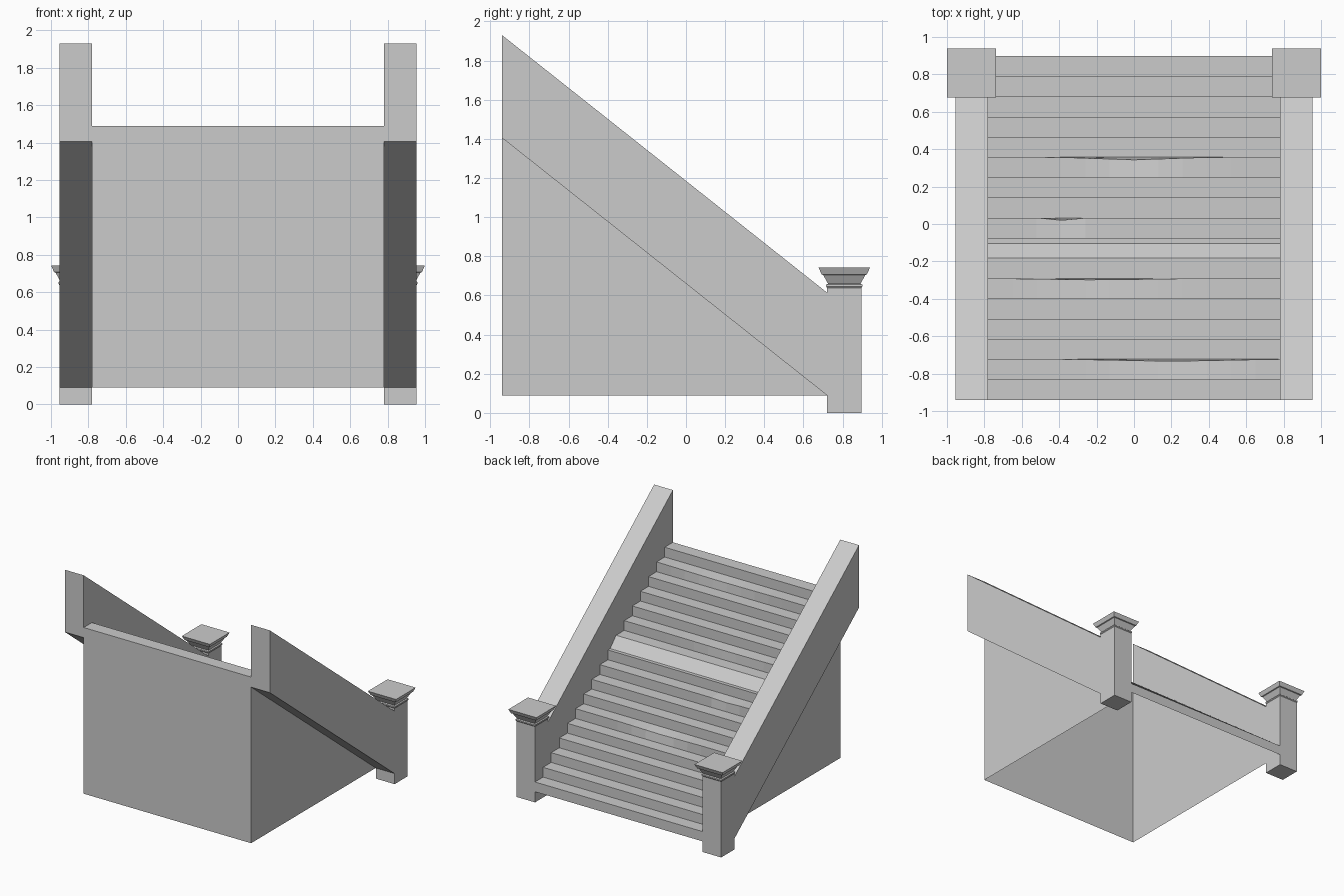
import bpy, bmesh

if "Cube" in bpy.data.objects:
    bpy.data.objects.remove(bpy.data.objects["Cube"])

STEPS, RUN, RISE = 17, 0.108, 1.4 / 17
Y0, Z0, HALF, OUT, BACK = 0.897, 0.09, 0.78, 0.955, -0.94


def make(name, verts, faces, fix_normals=True):
    mesh = bpy.data.meshes.new(name)
    mesh.from_pydata(verts, [], faces)
    if fix_normals:
        bm = bmesh.new()
        bm.from_mesh(mesh)
        bmesh.ops.recalc_face_normals(bm, faces=bm.faces)
        bm.to_mesh(mesh)
        bm.free()
    obj = bpy.data.objects.new(name, mesh)
    bpy.context.collection.objects.link(obj)
    return obj


def loft(name, rings):
    """Closed solid through rings with equal point counts."""
    n = len(rings[0])
    verts = [p for r in rings for p in r]
    faces = [tuple(range(n)), tuple(range(len(verts) - n, len(verts)))]
    for k in range(len(rings) - 1):
        for i in range(n):
            j = (i + 1) % n
            faces.append((k * n + i, k * n + j, k * n + n + j, k * n + n + i))
    return make(name, verts, faces)


def square(cx, cy, h, z):
    return [(cx - h, cy - h, z), (cx + h, cy - h, z), (cx + h, cy + h, z), (cx - h, cy + h, z)]


# Stair flight: stepped sheet with a few worn nosings and one broken, sloping tread
worn = {5: (0.0, 0.4, 0.014), 8: (-0.38, 0.13, 0.014), 11: (-0.2, 0.55, 0.008), 15: (0.2, 0.56, 0.011)}
profile = []
for k in range(STEPS):
    y, z = Y0 - RUN * k, Z0 + RISE * k
    if k != 10:
        profile.append((y, z, None))
    profile.append((y, z + RISE, k))
    if k == 9:
        profile.append((y - 0.03, z + RISE, None))
profile.append((BACK, Z0 + RISE * STEPS, None))

COLS = 13
verts, faces = [], []
for y, z, k in profile:
    for c in range(COLS):
        x = -HALF + 2 * HALF * c / (COLS - 1)
        d = 0
        if k in worn:
            mid, half, depth = worn[k]
            d = depth * max(0, 1 - abs(x - mid) / half)
        verts.append((x, y - d, z - d))
for r in range(len(profile) - 1):
    for c in range(COLS - 1):
        a = r * COLS + c
        faces.append((a + 1, a, a + COLS, a + COLS + 1))
make("stair_flight", verts, faces, False)

# Upright wall under the top of the flight (the base is open underneath)
top = Z0 + RISE * STEPS
make("end_wall", [(-HALF, BACK, Z0), (HALF, BACK, Z0), (HALF, BACK, top), (-HALF, BACK, top)],
     [(0, 1, 2, 3)], False)

for s, side in ((-1, "left"), (1, "right")):
    # Triangular side wall below the parapet
    tri = (0, 1, 2) if s > 0 else (2, 1, 0)
    make(side + "_side_wall", [(s * HALF, BACK, Z0), (s * HALF, 0.72, Z0), (s * HALF, BACK, 1.405)], [tri], False)

    # Sloping parapet
    outline = [(BACK, 1.405), (0.72, 0.09), (0.72, 0.615), (BACK, 1.93)]
    loft(side + "_parapet", [[(s * x, y, z) for y, z in outline] for x in (HALF, OUT)])

    # Newel post and flared cap
    cx, cy = s * 0.8675, 0.8085
    loft(side + "_post", [square(cx, cy, 0.0875, z) for z in (0, 0.645)])
    cap = [(0.087, 0.638), (0.092, 0.645), (0.092, 0.655), (0.083, 0.66),
           (0.108, 0.705), (0.116, 0.708), (0.131, 0.742)]
    loft(side + "_post_cap", [square(cx, cy, h, z) for h, z in cap])
